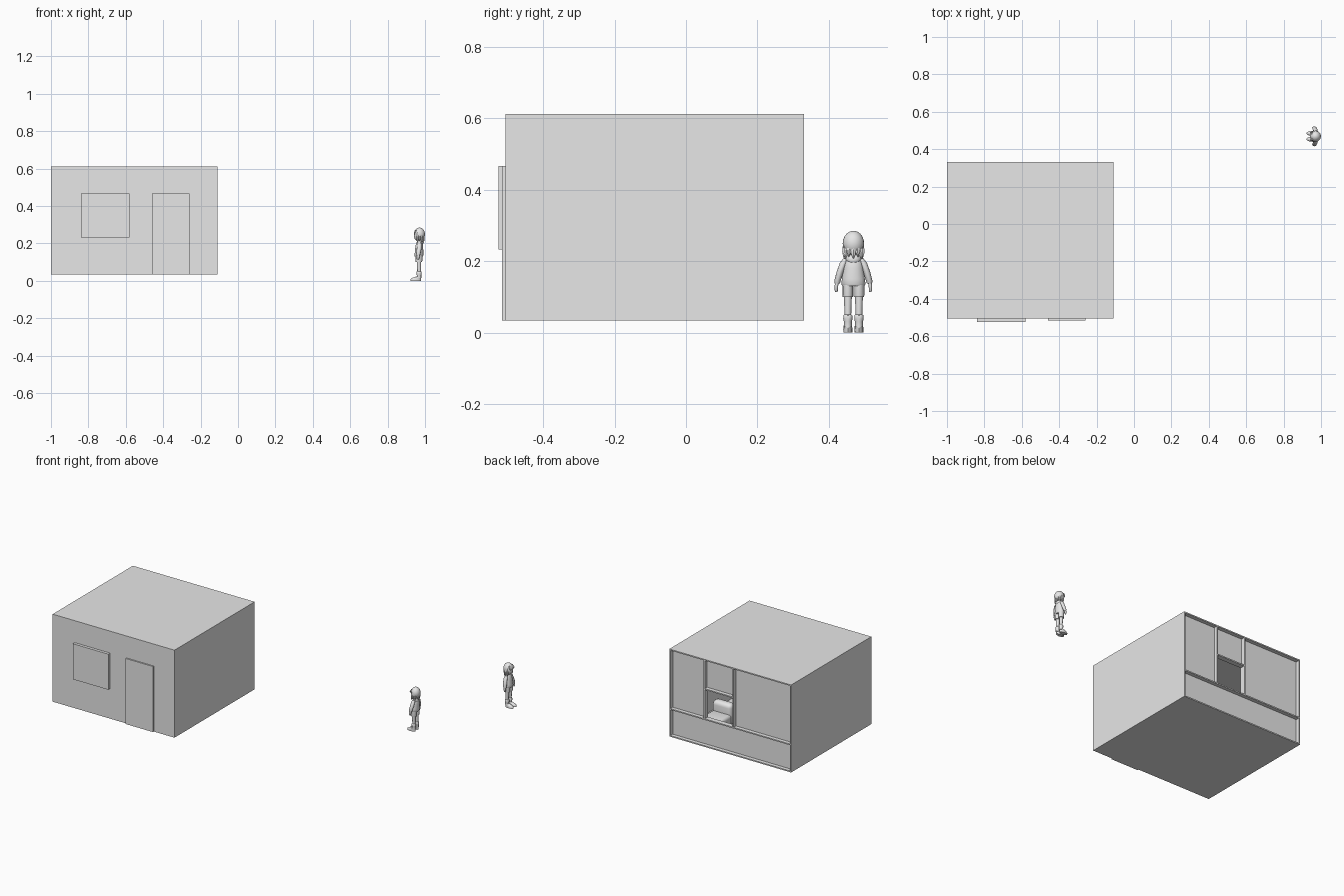
import bpy, bmesh, math
from mathutils import Vector

if "Cube" in bpy.data.objects:
    bpy.data.objects.remove(bpy.data.objects["Cube"])

grey = bpy.data.materials.new("plain grey")
grey.use_nodes = True
grey.diffuse_color = (0.8, 0.8, 0.8, 1)
grey.node_tree.nodes["Principled BSDF"].inputs["Base Color"].default_value = (0.8, 0.8, 0.8, 1)


def finish(name, bm, smooth=False):
    bmesh.ops.recalc_face_normals(bm, faces=bm.faces)
    mesh = bpy.data.meshes.new(name)
    bm.to_mesh(mesh)
    bm.free()
    mesh.materials.append(grey)
    ob = bpy.data.objects.new(name, mesh)
    bpy.context.collection.objects.link(ob)
    if smooth:
        bpy.ops.object.select_all(action='DESELECT')
        ob.select_set(True)
        bpy.context.view_layer.objects.active = ob
        bpy.ops.object.shade_smooth_by_angle(angle=math.radians(50))
    return ob


def box(name, x0, x1, y0, y1, z0, z1, bevel=0):
    bm = bmesh.new()
    bmesh.ops.create_cube(bm, size=1)
    for v in bm.verts:
        v.co = Vector((x0 + (v.co.x + .5) * (x1 - x0),
                       y0 + (v.co.y + .5) * (y1 - y0),
                       z0 + (v.co.z + .5) * (z1 - z0)))
    if bevel:
        bmesh.ops.bevel(bm, geom=bm.edges[:], offset=bevel, segments=4,
                        profile=.5, affect='EDGES')
    return finish(name, bm, bevel > 0)


def loft(name, rows, sides=12):
    """Closed skin over ellipses given as (z, x, y, x radius, y radius)."""
    bm = bmesh.new()
    rings = []
    for z, x, y, rx, ry in rows:
        rings.append([bm.verts.new((PX + x + rx * math.cos(a), PY + y + ry * math.sin(a), z))
                      for a in (math.tau * i / sides for i in range(sides))])
    for low, high in zip(rings, rings[1:]):
        for i in range(sides):
            j = (i + 1) % sides
            bm.faces.new((low[i], low[j], high[j], high[i]))
    bm.faces.new(rings[0])
    bm.faces.new(rings[-1])
    return finish(name, bm, True)


# Room shell, open at the back
L, R, F, B, BOT, TOP, T = -1, -.11, -.506, .331, .034, .612, .008
box("floor", L, R, F, B, BOT, BOT + T)
box("roof", L, R, F, B, TOP - T, TOP)
box("front_wall", L, R, F, F + T, BOT, TOP)
box("right_wall", L, L + T, F, B, BOT, TOP)
box("left_wall", R - T, R, F, B, BOT, TOP)

# Front door and shutter plates
box("front_door", -.46, -.26, -.515, F, BOT, .467)
box("front_window", -.84, -.58, -.525, F, .232, .467)

# Back wall: set-back panels around an open window, with thin framing
IN, SILL, HEAD, WL, WR = B - .025, .216, .415, -.575, -.365
panels = {"low": (L, R, BOT, SILL), "right": (L, WL, SILL, TOP),
          "left": (WR, R, SILL, TOP), "upper": (WL, WR, HEAD, TOP)}
for name, (x0, x1, z0, z1) in panels.items():
    box("back_panel_" + name, x0 + T / 2, x1 - T / 2, IN - T, IN, z0 + T / 2, z1 - T / 2)
box("back_rail", L, R, IN - T, B, SILL - T / 2, SILL + T / 2)
box("window_head", WL, WR, IN - T, B, HEAD - T / 2, HEAD + T / 2)
for side, x in (("right", WL), ("left", WR)):
    box("window_post_" + side, x - T / 2, x + T / 2, IN - T, B, SILL, TOP)

# Padded chair inside the room
box("chair_seat", -.34, -.20, .0, .15, BOT + T, .115, .02)
box("chair_back", -.34, -.20, -.04, .02, BOT + T, .18, .025)

# Standing figure, facing -x
PX, PY = .966, .469
for side, s in (("left", -1), ("right", 1)):
    y = s * .0155
    loft("shoe_" + side, [(0, -.016, y, .028, .0125), (.008, -.016, y, .029, .013),
                          (.016, -.012, y, .024, .012), (.024, .002, y, .012, .011)])
    loft("boot_cuff_" + side, [(.016, .002, y, .012, .011), (.03, .002, y, .012, .011),
                               (.038, .002, y, .014, .013), (.048, .002, y, .0135, .0125),
                               (.051, .002, y, .009, .009)])
    loft("leg_" + side, [(.04, .002, y, .009, .009), (.07, .002, y, .0105, .01),
                         (.112, .001, y, .0115, .0115)])
    loft("shorts_leg_" + side, [(.1, .001, y, .017, .0145), (.104, .001, y, .018, .015),
                                (.137, .001, y, .019, .015)])
    loft("sleeve_" + side, [(.138, -.002, s * .045, .009, .0075), (.145, -.002, s * .0445, .0115, .009),
                            (.17, .002, s * .037, .0125, .010), (.195, .004, s * .028, .012, .010),
                            (.208, .004, s * .019, .008, .009)])
    loft("hand_" + side, [(.113, -.004, s * .0475, .004, .003), (.119, -.004, s * .048, .007, .0045),
                          (.132, -.003, s * .0475, .008, .005), (.143, -.002, s * .045, .006, .005)])
loft("jacket", [(.131, .001, 0, .022, .031), (.136, .001, 0, .024, .034), (.15, .002, 0, .023, .032),
                (.18, .003, 0, .021, .028), (.2, .004, 0, .018, .025),
                (.211, .004, 0, .013, .017), (.218, .003, 0, .01, .011)], 16)
loft("hood", [(.195, .012, 0, .01, .014), (.203, .009, 0, .017, .022),
              (.212, .007, 0, .016, .021), (.218, .006, 0, .011, .014)])
loft("neck", [(.205, .002, 0, .009, .009), (.23, .001, 0, .009, .009)])


def dome(x, z0, z1, rx, ry, steps=8):
    """Rows of an ellipsoid between two heights."""
    rows = []
    for i in range(steps + 1):
        a = math.pi * (.04 + .92 * i / steps)
        rows.append(((z0 + z1) / 2 - (z1 - z0) / 2 * math.cos(a), x, 0,
                     rx * math.sin(a), ry * math.sin(a)))
    return rows


loft("head", dome(-.002, .211, .274, .0235, .0245), 16)

# Hair cap cut away around the face, with hanging locks
hair = loft("hair", dome(.004, .214, .285, .0295, .030, 10), 20)
bm = bmesh.new()
bm.from_mesh(hair.data)
face_gap = [f for f in bm.faces if f.calc_center_median().x < PX - .008
            and f.calc_center_median().z < .257]
bmesh.ops.delete(bm, geom=face_gap, context='FACES')
bm.to_mesh(hair.data)
bm.free()
for i in range(9):
    a = math.radians(-112 + 28 * i)
    x, y = math.cos(a), math.sin(a)
    tip = .206 + .006 * (i % 2)
    loft("hair_lock", [(tip, .002 + .025 * x, .0275 * y, .001, .001),
                       (tip + .014, .002 + .024 * x, .0255 * y, .006, .007),
                       (.25, .002 + .021 * x, .022 * y, .007, .008),
                       (.265, .002 + .016 * x, .018 * y, .003, .003)], 6)
for i in range(4):
    y = -.018 + .012 * i
    loft("fringe_lock", [(.244 + .004 * (i % 2), -.024, y, .001, .001),
                         (.258, -.021, y, .004, .007),
                         (.272, -.013, y * .8, .005, .007)], 6)
